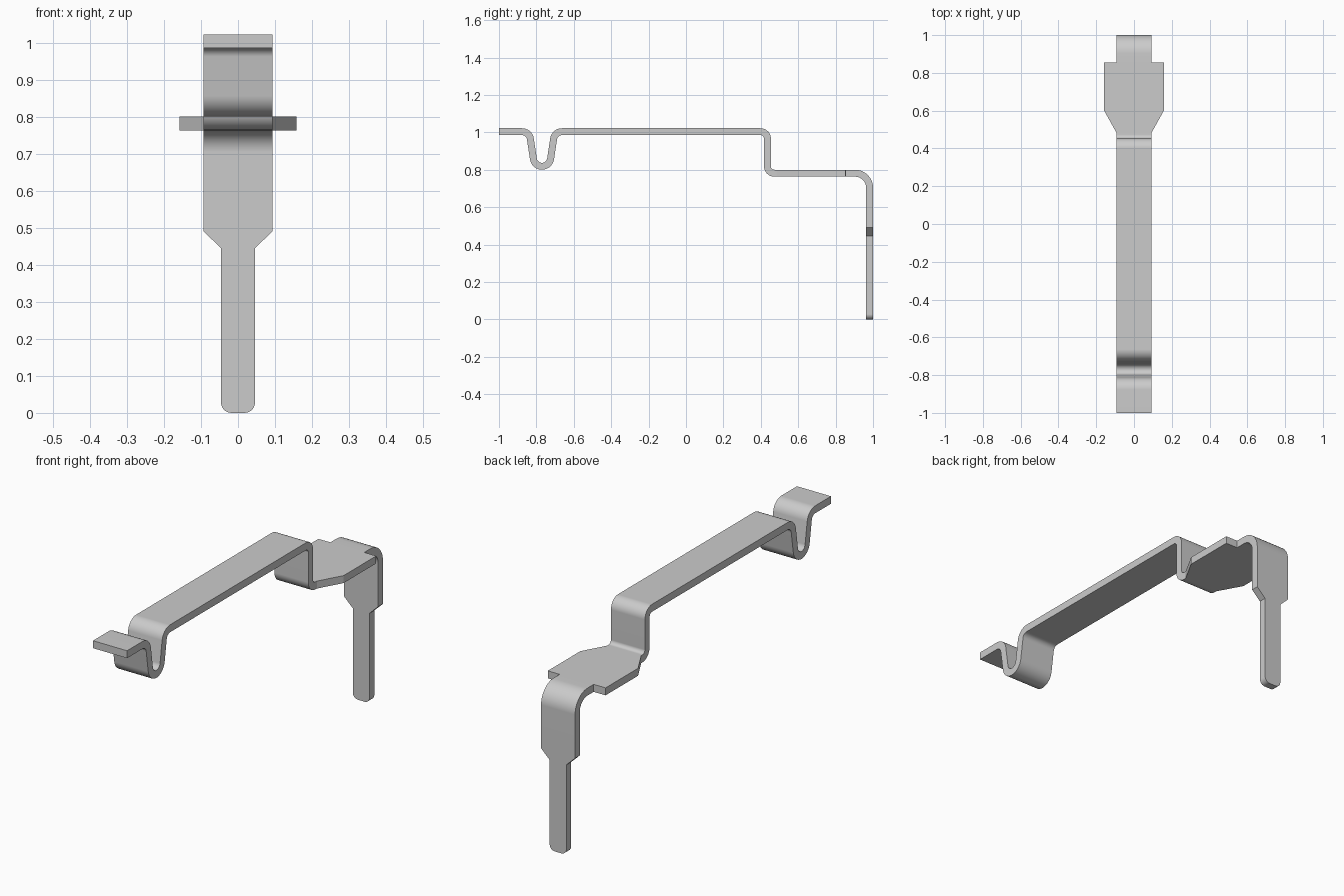
import bpy, bmesh, math
from mathutils import Vector

if "Cube" in bpy.data.objects:
    bpy.data.objects.remove(bpy.data.objects["Cube"])

T = 0.037                       # sheet thickness
W, WIDE, PIN = 0.093, 0.158, 0.046   # half widths: strip, shoulder plate, pin
TOP, LOW, DROP, BACK = 1.0035, 0.7815, 0.4355, 0.9815   # sheet centreline levels

# Centreline stations: y, z, bend radius, half width
path = [
    (-1.0, TOP, 0, W),
    # V-shaped dip near the front end
    (-0.838, TOP, 0.045, W),
    (-0.810, 0.8185, 0.047, W),
    (-0.730, 0.8185, 0.047, W),
    (-0.702, TOP, 0.045, W),
    # step down to the shoulder plate
    (DROP, TOP, 0.037, W),
    (DROP, LOW, 0.037, W),
    # flared shoulder plate
    (0.483, LOW, 0, W),
    (0.60, LOW, 0, WIDE),
    (0.854, LOW, 0, WIDE),
    (0.8545, LOW, 0, W),
    # bend down and taper to the pin
    (BACK, LOW, 0.077, W),
    (BACK, 0.49, 0, W),
    (BACK, 0.445, 0, PIN),
]
# rounded pin tip
R = 0.028
for i in range(7):
    a = math.radians(15 * i)
    path.append((BACK, R - R * math.sin(a), 0, PIN - R + R * math.cos(a)))


def stations(path, steps=8):
    """Round the bends; give (point, direction, half width) along the strip."""
    pts = [Vector((p[0], p[1])) for p in path]
    out = []
    for i, (p, (_, _, r, w)) in enumerate(zip(pts, path)):
        d0 = (p - pts[i - 1]).normalized() if i else (pts[1] - p).normalized()
        d1 = (pts[i + 1] - p).normalized() if i < len(pts) - 1 else d0
        if r == 0:
            out.append((p, d1, w))
            continue
        turn = math.atan2(d0.x * d1.y - d0.y * d1.x, d0.dot(d1))
        side = math.copysign(1, turn)
        start = p - d0 * r * math.tan(abs(turn) / 2)
        centre = start + Vector((-d0.y, d0.x)) * r * side
        a0 = math.atan2(d0.y, d0.x)
        for k in range(steps + 1):
            a = a0 + turn * k / steps
            d = Vector((math.cos(a), math.sin(a)))
            out.append((centre - Vector((-d.y, d.x)) * r * side, d, w))
    return out


# Sweep a rectangular section along the stations
bm = bmesh.new()
rings = []
for p, d, w in stations(path):
    n = Vector((-d.y, d.x)) * T / 2
    rings.append([bm.verts.new((x, q.x, q.y))
                  for x, q in ((-w, p - n), (w, p - n), (w, p + n), (-w, p + n))])
for a, b in zip(rings, rings[1:]):
    for k in range(4):
        j = (k + 1) % 4
        bm.faces.new((a[k], a[j], b[j], b[k]))
bm.faces.new(rings[0])
bm.faces.new(rings[-1])
bmesh.ops.recalc_face_normals(bm, faces=bm.faces)

mesh = bpy.data.meshes.new("bent_metal_strip")
bm.to_mesh(mesh)
bm.free()
strip = bpy.data.objects.new("bent_metal_strip", mesh)
bpy.context.collection.objects.link(strip)

# Smooth bends, crisp edges, flat faces kept flat
bpy.context.view_layer.objects.active = strip
strip.select_set(True)
bpy.ops.object.shade_smooth_by_angle(angle=math.radians(28))
mod = strip.modifiers.new("flat_faces", 'WEIGHTED_NORMAL')
mod.keep_sharp = True
